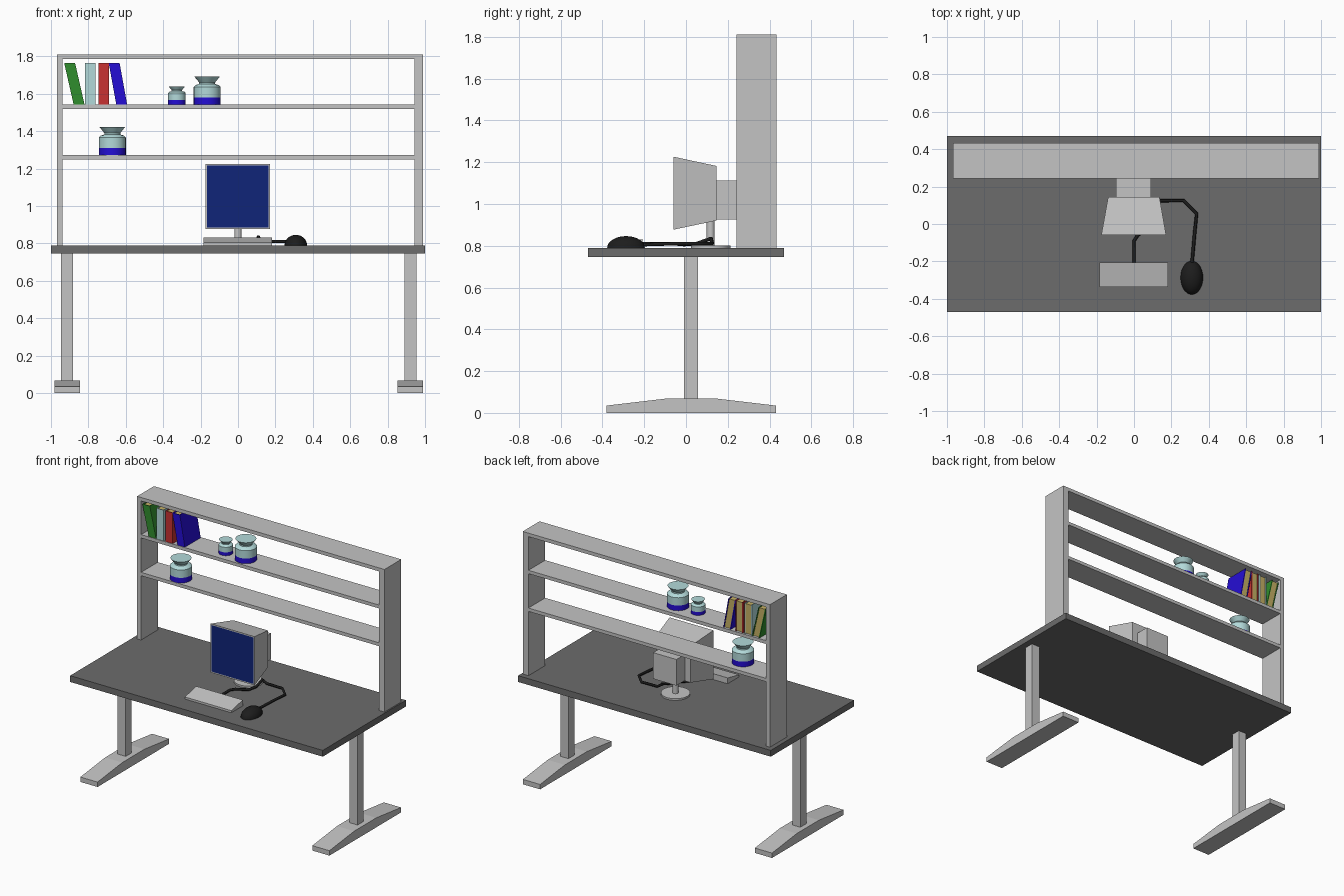
import bpy
import bmesh
from math import radians
from mathutils import Matrix, Vector

old = bpy.data.objects.get("Cube")
if old:
    bpy.data.objects.remove(old)


def material(name, r, g, b):
    m = bpy.data.materials.new(name)
    m.use_nodes = True
    m.diffuse_color = (r, g, b, 1)
    node = next(n for n in m.node_tree.nodes if n.type == 'BSDF_PRINCIPLED')
    node.inputs["Base Color"].default_value = (r, g, b, 1)
    return m


GREY = material("light_grey", .55, .55, .55)
DARK = material("dark_grey", .15, .15, .15)
BLACK = material("black", .012, .012, .012)
NAVY = material("screen_navy", .005, .018, .19)
TEAL = material("pale_teal", .45, .70, .70)
BLUE = material("blue", .018, .004, .66)
GREEN = material("green", .03, .27, .026)
RED = material("red", .58, .032, .032)
PAPER = material("paper", .56, .44, .13)


def finish(bm, name, *mats):
    bmesh.ops.recalc_face_normals(bm, faces=bm.faces)
    mesh = bpy.data.meshes.new(name)
    bm.to_mesh(mesh)
    bm.free()
    for m in mats:
        mesh.materials.append(m)
    ob = bpy.data.objects.new(name, mesh)
    bpy.context.scene.collection.objects.link(ob)
    return ob


def smooth(ob, angle=35):
    bpy.ops.object.select_all(action='DESELECT')
    ob.select_set(True)
    bpy.context.view_layer.objects.active = ob
    bpy.ops.object.shade_smooth_by_angle(angle=radians(angle))


def add_box(bm, x, y, z):
    """Add a box given (min, max) on each axis; return its faces."""
    lo, hi = Vector((x[0], y[0], z[0])), Vector((x[1], y[1], z[1]))
    mat = Matrix.Translation((lo + hi) / 2) @ Matrix.Diagonal((*(hi - lo), 1))
    verts = bmesh.ops.create_cube(bm, size=1, matrix=mat)["verts"]
    return {f for v in verts for f in v.link_faces}


def box(name, x, y, z, mat):
    bm = bmesh.new()
    add_box(bm, x, y, z)
    return finish(bm, name, mat)


def prism(name, profile, x0, x1, mat):
    """Extrude a (y, z) outline along x."""
    bm = bmesh.new()
    face = bm.faces.new([bm.verts.new((x0, y, z)) for y, z in profile])
    new = bmesh.ops.extrude_face_region(bm, geom=[face])["geom"]
    bmesh.ops.translate(bm, vec=(x1 - x0, 0, 0),
                        verts=[v for v in new if isinstance(v, bmesh.types.BMVert)])
    return finish(bm, name, mat)


# Desk top, legs and feet
box("desk_top", (-1, 1), (-.47, .47), (.745, .79), DARK)
FOOT = [(-.38, 0), (.43, 0), (.43, .035), (.15, .068), (-.10, .068), (-.38, .035)]
for side, cx in (("right", -.914), ("left", .922)):
    box(side + "_leg", (cx - .032, cx + .032), (-.01, .058), (.06, .745), GREY)
    prism(side + "_foot", FOOT, cx - .068, cx + .068, GREY)

# Open shelf unit
DEPTH = (.242, .432)
box("right_shelf_post", (-.968, -.937), DEPTH, (.79, 1.785), GREY)
box("left_shelf_post", (.945, .99), DEPTH, (.79, 1.785), GREY)
box("shelf_roof", (-.968, .99), DEPTH, (1.785, 1.81), GREY)
for name, z in (("upper_shelf", 1.52), ("lower_shelf", 1.25)):
    box(name, (-.937, .945), DEPTH, (z, z + .024), GREY)

# Monitor: tapered shell with an inset screen
bm = bmesh.new()
shell = add_box(bm, (-.175, .172), (-.06, .145), (.877, 1.226))
bm.normal_update()
front = min(shell, key=lambda f: f.calc_center_median().y)
for v in bm.verts:
    if v.co.y > 0:
        v.co.x *= .79
        v.co.z = 1.05 + (v.co.z - 1.05) * .75
bmesh.ops.inset_region(bm, faces=[front], thickness=.012)
front.material_index = 1
finish(bm, "monitor_shell", GREY, NAVY)
box("monitor_back", (-.095, .09), (.145, .244), (.925, 1.112), GREY)


def lathe(name, outline, centre, mats, band=0, steps=28):
    """Revolve an (r, z) outline; faces below the band height use material 1."""
    bm = bmesh.new()
    verts = [bm.verts.new((r, 0, z)) for r, z in outline]
    edges = [bm.edges.new(pair) for pair in zip(verts, verts[1:])]
    bmesh.ops.spin(bm, geom=verts + edges, axis=(0, 0, 1), cent=(0, 0, 0),
                   angle=radians(360), steps=steps)
    bmesh.ops.remove_doubles(bm, verts=bm.verts, dist=.0001)
    for f in bm.faces:
        f.material_index = int(f.calc_center_median().z < band)
    bmesh.ops.translate(bm, vec=centre, verts=bm.verts)
    ob = finish(bm, name, *mats)
    smooth(ob)
    return ob


# Monitor stand
lathe("stand_base", [(0, 0), (.095, 0), (.095, .012), (0, .012)], (0, .118, .79), [GREY])
lathe("stand_neck", [(0, 0), (.019, 0), (.019, .13), (0, .13)], (0, .118, .795), [GREY])

# Keyboard wedge
prism("keyboard", [(-.337, .79), (-.207, .79), (-.207, .832), (-.337, .805)],
      -.185, .183, GREY)

# Mouse: half of a stretched sphere
bm = bmesh.new()
bmesh.ops.create_uvsphere(bm, u_segments=28, v_segments=16, radius=1)
bmesh.ops.bisect_plane(bm, geom=bm.verts[:] + bm.edges[:] + bm.faces[:],
                       plane_co=(0, 0, 0), plane_no=(0, 0, 1), clear_inner=True)
bmesh.ops.holes_fill(bm, edges=[e for e in bm.edges if e.is_boundary])
bmesh.ops.transform(bm, verts=bm.verts, matrix=Matrix.Translation((.309, -.287, .79))
                    @ Matrix.Diagonal((.06, .09, .056, 1)))
smooth(finish(bm, "mouse", BLACK), 50)


# Cables
def cable(name, points):
    curve = bpy.data.curves.new(name, 'CURVE')
    curve.dimensions = '3D'
    curve.bevel_depth = .009
    curve.bevel_resolution = 1
    curve.use_fill_caps = True
    spline = curve.splines.new('POLY')
    spline.points.add(len(points) - 1)
    for p, co in zip(spline.points, points):
        p.co = (*co, 1)
    curve.materials.append(BLACK)
    ob = bpy.data.objects.new(name, curve)
    bpy.context.scene.collection.objects.link(ob)


cable("mouse_cable", [(.10, .12, .835), (.14, .125, .812), (.265, .125, .81),
                      (.335, .055, .81), (.325, -.04, .81), (.31, -.21, .805)])
cable("keyboard_cable", [(0, -.21, .81), (0, -.09, .81), (.02, -.06, .81),
                         (.09, -.01, .805), (.11, .05, .81), (.11, .12, .835)])

# Jars with a blue lower band and a flared rim
JAR = [(0, 0), (.072, 0), (.072, .037), (.072, .093), (.062, .103),
       (.043, .108), (.043, .117), (.068, .148), (0, .148)]
for name, x, y, z, s in (("lower_jar", -.672, .315, 1.274, 1),
                         ("large_jar", -.165, .325, 1.544, 1),
                         ("small_jar", -.327, .33, 1.544, .65)):
    lathe(name, [(r * s, h * s) for r, h in JAR], (x, y, z), [TEAL, BLUE], .037 * s)

# Books: spine, two boards and a slightly recessed page block, sheared to lean
W, H, T = .029, .22, .006
for name, x, lean, mat in (("green_book", -.85, -.05, GREEN), ("teal_book", -.79, 0, TEAL),
                           ("red_book", -.718, 0, RED), ("blue_book", -.622, -.04, BLUE)):
    bm = bmesh.new()
    add_box(bm, (-W, W), (.246, .246 + T), (0, H))
    for sx in (-1, 1):
        add_box(bm, sorted((sx * W, sx * (W - T))), (.246 + T, .425), (0, H))
    for f in add_box(bm, (T - W, W - T), (.246 + T, .42), (.004, H - .005)):
        f.material_index = 1
    for v in bm.verts:
        v.co.x += x + lean * v.co.z / H
        v.co.z += 1.544
    finish(bm, name, mat, PAPER)
